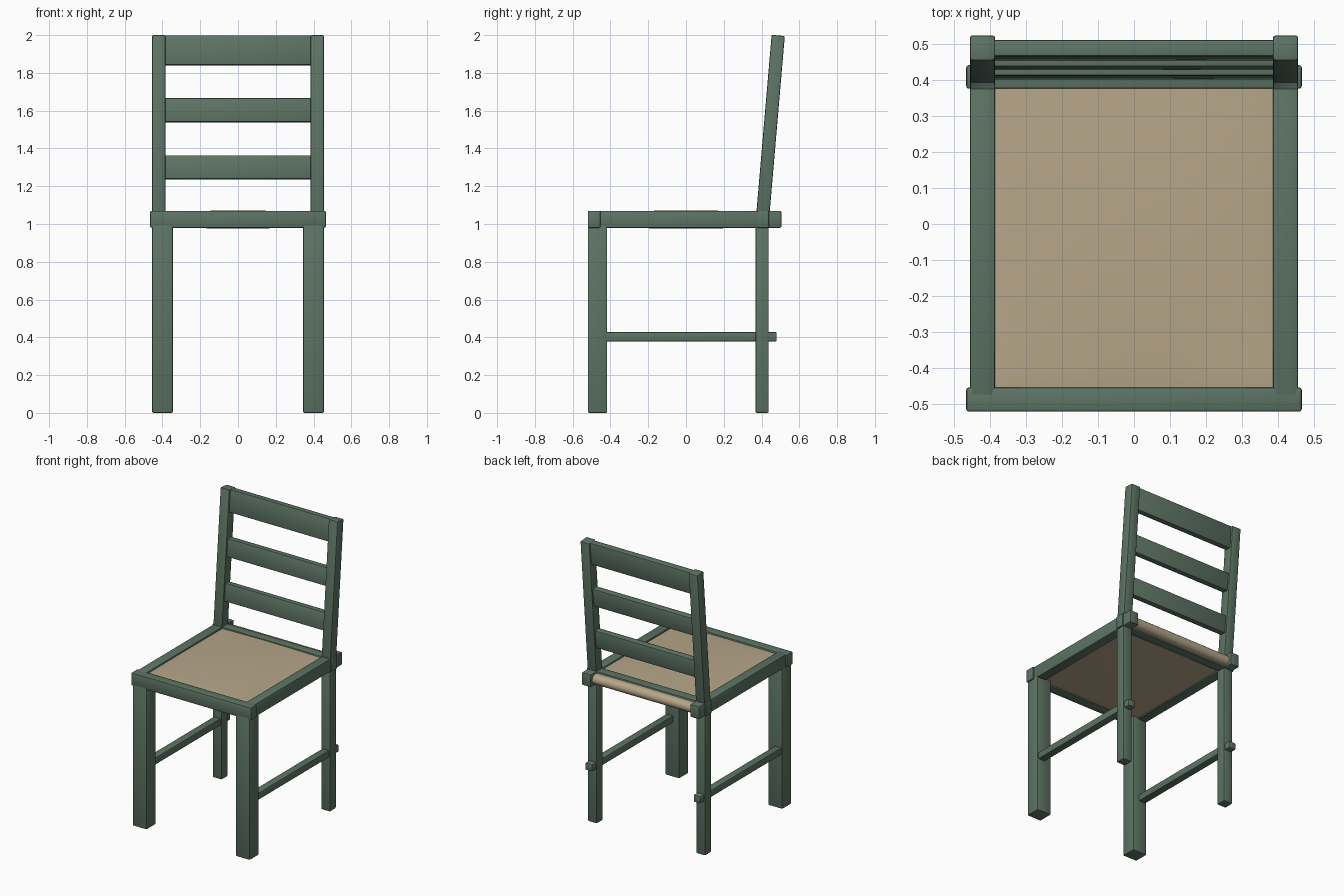
import bpy, bmesh, math

if "Cube" in bpy.data.objects:
    bpy.data.objects.remove(bpy.data.objects["Cube"])

def material(name, rgb):
    m = bpy.data.materials.new(name)
    m.diffuse_color = (*rgb, 1)
    m.use_nodes = True
    m.node_tree.nodes["Principled BSDF"].inputs["Base Color"].default_value = m.diffuse_color
    return m

GREEN = material("dark green paint", (0.11, 0.175, 0.13))
BEIGE = material("beige fabric", (0.47, 0.38, 0.25))

def finish(name, bm, mat):
    me = bpy.data.meshes.new(name)
    bm.to_mesh(me)
    bm.free()
    me.materials.append(mat)
    ob = bpy.data.objects.new(name, me)
    bpy.context.collection.objects.link(ob)
    bpy.ops.object.select_all(action='DESELECT')
    bpy.context.view_layer.objects.active = ob
    ob.select_set(True)
    bpy.ops.object.shade_smooth_by_angle(angle=math.radians(35))
    return ob

def bar(name, x, y, z, bevel=0.007):
    """Softly bevelled box given by (min, max) on each axis, origin at its centre."""
    bm = bmesh.new()
    bmesh.ops.create_cube(bm, size=1)
    bmesh.ops.scale(bm, vec=(x[1] - x[0], y[1] - y[0], z[1] - z[0]), verts=bm.verts)
    bmesh.ops.bevel(bm, geom=bm.edges[:], offset=bevel, segments=2, profile=0.5, affect='EDGES')
    ob = finish(name, bm, GREEN)
    ob.location = (sum(x) / 2, sum(y) / 2, sum(z) / 2)
    return ob

# Backrest lean: centre line of the leaning plane
LEAN = math.radians(4.9)
def lean_y(z):
    return 0.4026 + (z - 1.0) * math.tan(LEAN)

def leaning_bar(name, x, depth, z):
    c = lean_y(sum(z) / 2)
    ob = bar(name, x, (c - depth / 2, c + depth / 2), z)
    ob.rotation_euler.x = -LEAN
    return ob

# Legs, posts, side rails and stretchers on both sides
for s, side in ((-1, "left"), (1, "right")):
    def span(a, b):
        return tuple(sorted((s * a, s * b)))
    bar(f"front_leg_{side}", span(0.345, 0.455), (-0.52, -0.417), (0, 1.0))
    bar(f"rear_leg_{side}", span(0.385, 0.455), (0.368, 0.438), (0, 1.02))
    leaning_bar(f"back_post_{side}", span(0.385, 0.455), 0.07, (1.0, 2.0))
    bar(f"side_rail_{side}", span(0.385, 0.455), (-0.48, 0.505), (0.98, 1.07))
    bar(f"stretcher_{side}", span(0.393, 0.447), (-0.45, 0.48), (0.378, 0.428))

# Front and rear seat rails
bar("front_rail", (-0.465, 0.465), (-0.52, -0.453), (0.98, 1.07))
bar("rear_rail", (-0.465, 0.465), (0.375, 0.44), (0.98, 1.07))

# Backrest slats
for name, z in (("top_slat", (1.84, 1.998)), ("middle_slat", (1.538, 1.665)),
                ("lower_slat", (1.236, 1.362))):
    leaning_bar(name, (-0.39, 0.39), 0.046, z)

# Seat cushion: gently domed pillow whose rounded rear edge shows behind the rail
HX, HY, R, ZC = 0.42, 0.49, 0.033, 1.0235
def stations(half):
    edge = [half - R * (1 - math.cos(i * math.pi / 12)) for i in range(7)]
    inner = [(half - R) * k / 8 for k in range(7, 0, -1)]
    pos = edge + inner
    return [-p for p in pos] + [0.0] + pos[::-1]

bm = bmesh.new()
xs, ys = stations(HX), stations(HY)
for sign in (1, -1):
    grid = []
    for x in xs:
        row = []
        for y in ys:
            t = min(HX - abs(x), HY - abs(y), R)
            h = math.sqrt(max(0, R * R - (R - t) ** 2))
            h += 0.0155 * (1 - (x / HX) ** 2) * (1 - (y / HY) ** 2)
            row.append(bm.verts.new((x, y, ZC + sign * h)))
        grid.append(row)
    for i in range(len(xs) - 1):
        for j in range(len(ys) - 1):
            f = [grid[i][j], grid[i + 1][j], grid[i + 1][j + 1], grid[i][j + 1]]
            bm.faces.new(f if sign > 0 else f[::-1])
bmesh.ops.remove_doubles(bm, verts=bm.verts, dist=0.0001)
bmesh.ops.recalc_face_normals(bm, faces=bm.faces)
finish("seat_cushion", bm, BEIGE)
